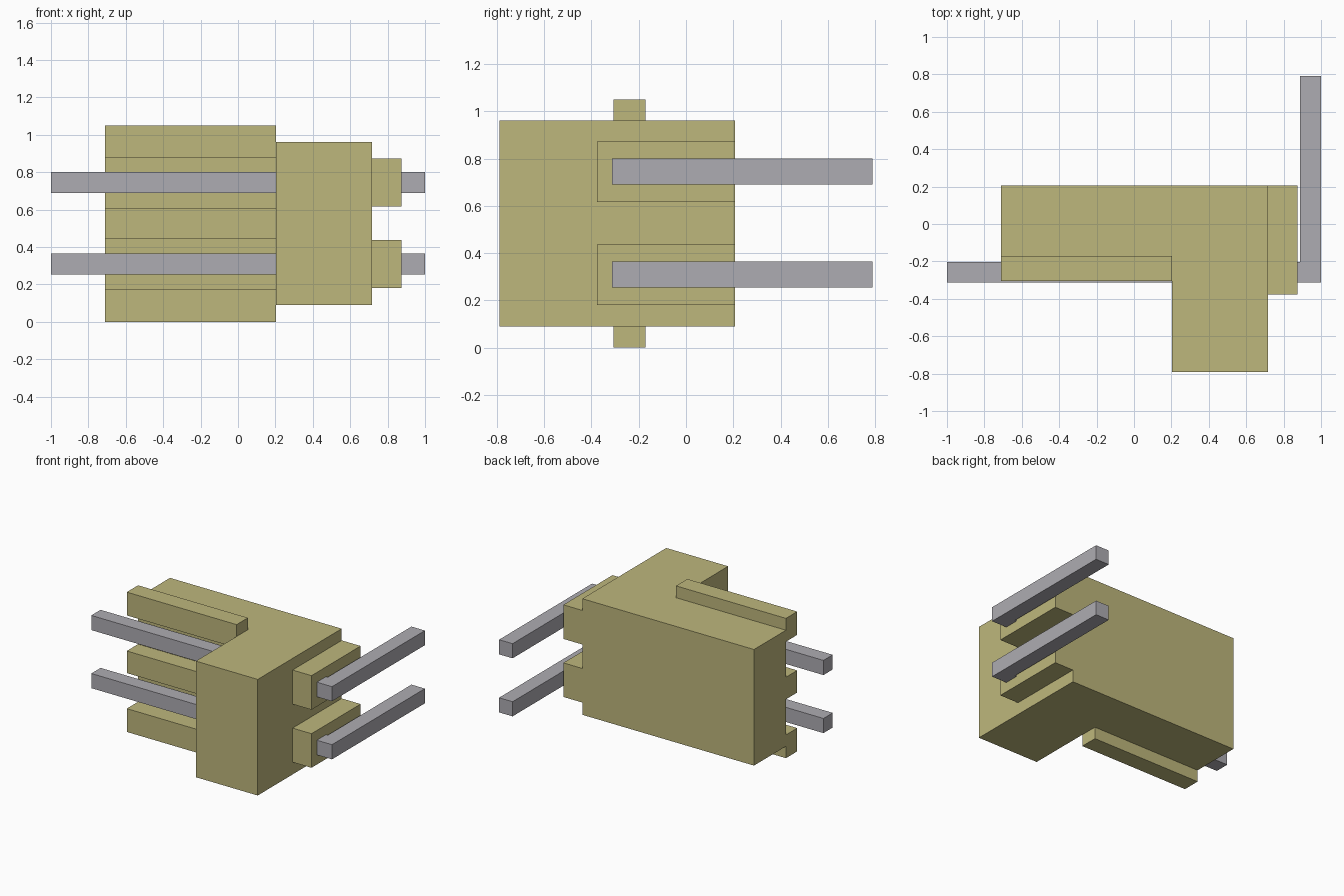
import bpy
import bmesh

cube = bpy.data.objects.get("Cube")
if cube:
    bpy.data.objects.remove(cube, do_unlink=True)


def make_material(name, color):
    mat = bpy.data.materials.new(name)
    mat.use_nodes = True
    mat.diffuse_color = color
    mat.node_tree.nodes["Principled BSDF"].inputs["Base Color"].default_value = color
    return mat


khaki = make_material("khaki plastic", (0.515, 0.474, 0.202, 1))
metal = make_material("grey metal", (0.423, 0.413, 0.445, 1))


def extrude_outline(name, outline, z0, z1, mat):
    """Raise an outline in the ground plane (counter-clockwise) from z0 to z1."""
    bm = bmesh.new()
    base = bm.faces.new([bm.verts.new((x, y, z0)) for x, y in outline])
    top = bmesh.ops.extrude_face_region(bm, geom=[base], use_keep_orig=True)
    verts = [g for g in top["geom"] if isinstance(g, bmesh.types.BMVert)]
    bmesh.ops.translate(bm, verts=verts, vec=(0, 0, z1 - z0))
    bmesh.ops.recalc_face_normals(bm, faces=bm.faces)
    mesh = bpy.data.meshes.new(name)
    bm.to_mesh(mesh)
    bm.free()
    mesh.materials.append(mat)
    obj = bpy.data.objects.new(name, mesh)
    bpy.context.collection.objects.link(obj)
    return obj


def rectangle(x0, x1, y0, y1):
    return [(x0, y0), (x1, y0), (x1, y1), (x0, y1)]


# L-shaped housing
extrude_outline("housing", [(-0.71, -0.172), (0.203, -0.172), (0.203, -0.79),
                            (0.717, -0.79), (0.717, 0.207), (-0.71, 0.207)],
                0.089, 0.961, khaki)

# Three guide ribs along the front of the long arm
for level, z0, z1 in (("lower", 0.0, 0.175), ("middle", 0.442, 0.608),
                      ("upper", 0.875, 1.05)):
    extrude_outline(level + "_rib", rectangle(-0.71, 0.203, -0.306, -0.172),
                    z0, z1, khaki)

# Side blocks, each with a bent pin running through the housing
pin_outline = [(-1, -0.313), (1, -0.313), (1, 0.79),
               (0.888, 0.79), (0.888, -0.203), (-1, -0.203)]
for level, z in (("lower", 0.309), ("upper", 0.745)):
    extrude_outline(level + "_side_block", rectangle(0.717, 0.874, -0.376, 0.207),
                    z - 0.128, z + 0.128, khaki)
    extrude_outline(level + "_pin", pin_outline, z - 0.055, z + 0.055, metal)
